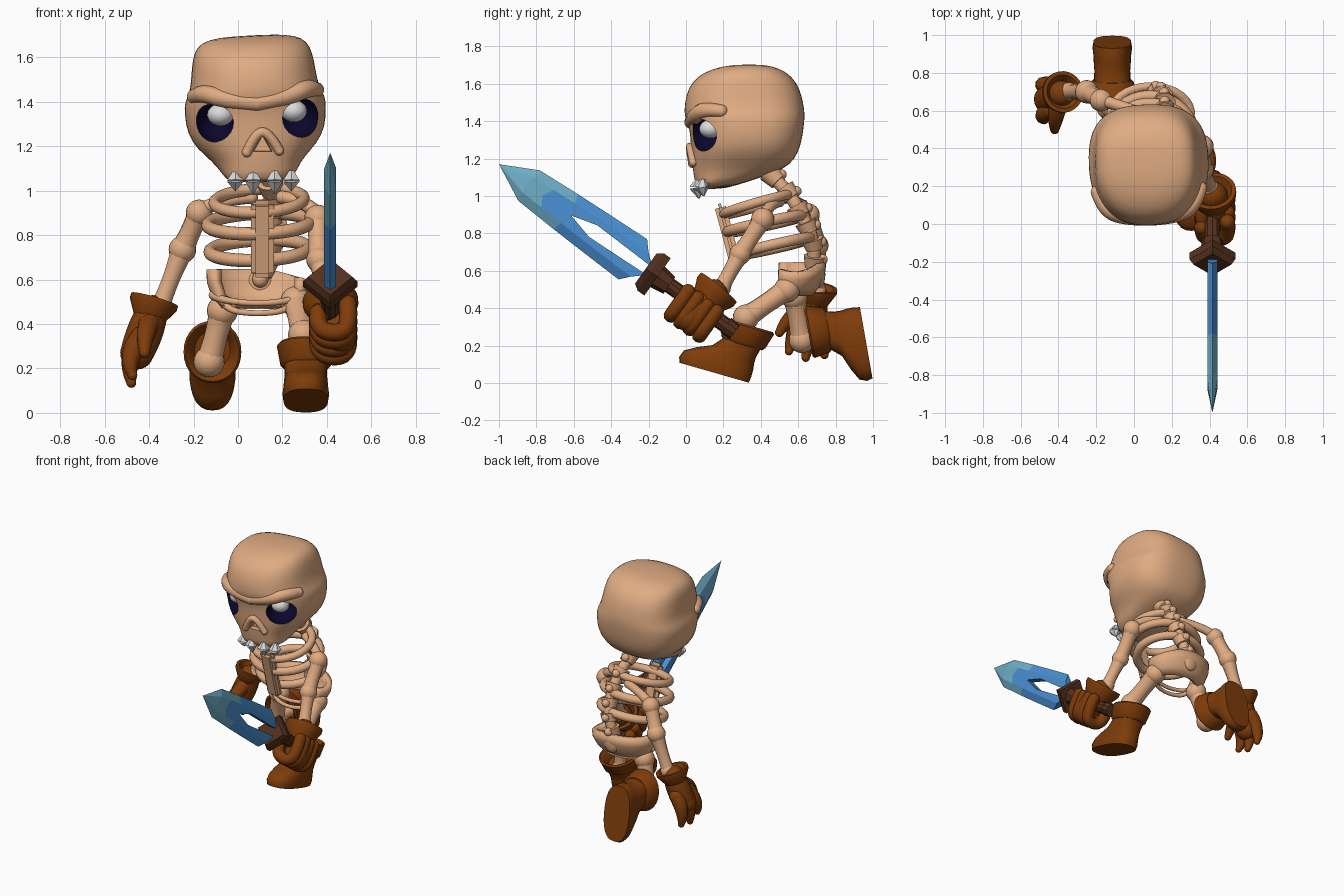
import bpy, bmesh, math
from mathutils import Vector, Matrix

if "Cube" in bpy.data.objects:
    bpy.data.objects.remove(bpy.data.objects["Cube"])

def material(name, rgb):
    m = bpy.data.materials.new(name)
    m.diffuse_color = (*rgb, 1)
    m.use_nodes = True
    m.node_tree.nodes["Principled BSDF"].inputs["Base Color"].default_value = m.diffuse_color
    return m

BONE = material("bone", (0.74, 0.41, 0.225))
LEATHER = material("leather", (0.21, 0.046, 0.003))
GRIP = material("dark_wood", (0.09, 0.03, 0.013))
NAVY = material("socket_navy", (0.003, 0.002, 0.025))
WHITE = material("white", (0.70, 0.70, 0.71))
TEAL = material("blade_teal", (0.16, 0.43, 0.58))
BLUE = material("blade_blue", (0.07, 0.28, 0.66))

def activate(ob):
    bpy.ops.object.select_all(action='DESELECT')
    ob.select_set(True)
    bpy.context.view_layer.objects.active = ob

def smooth(ob, deg=40):
    activate(ob)
    bpy.ops.object.shade_smooth_by_angle(angle=math.radians(deg))
    return ob

def make(name, bm, mats, mtx=Matrix(), deg=40):
    bmesh.ops.recalc_face_normals(bm, faces=bm.faces)
    bm.transform(mtx)
    me = bpy.data.meshes.new(name)
    bm.to_mesh(me)
    bm.free()
    for m in mats:
        me.materials.append(m)
    ob = bpy.data.objects.new(name, me)
    bpy.context.collection.objects.link(ob)
    return smooth(ob, deg) if deg else ob

def loft(name, sections, mat, mtx=Matrix(), front=2.5, back=2.5, segs=28):
    """Stack of superellipse sections (z, half width, y front, y back)."""
    bm, rings = bmesh.new(), []
    for z, hw, yf, yb in sections:
        ring = []
        for i in range(segs):
            c, s = math.cos(math.tau * i / segs), math.sin(math.tau * i / segs)
            e = 2 / (front if s < 0 else back)
            x = math.copysign(abs(c) ** e, c) * hw
            y = math.copysign(abs(s) ** e, s) * (yb - yf) / 2 + (yf + yb) / 2
            ring.append(bm.verts.new((x, y, z)))
        rings.append(ring)
    for a, b in zip(rings, rings[1:]):
        for i in range(segs):
            j = (i + 1) % segs
            bm.faces.new((a[i], a[j], b[j], b[i]))
    bm.faces.new(rings[0])
    bm.faces.new(rings[-1])
    return make(name, bm, [mat], mtx)

def ball(name, p, r, mat):
    r = r if isinstance(r, tuple) else (r, r, r)
    bm = bmesh.new()
    bmesh.ops.create_uvsphere(bm, u_segments=20, v_segments=12, radius=1)
    return make(name, bm, [mat], Matrix.Translation(p) @ Matrix.Diagonal((*r, 1)))

def cone(name, p, q, r1, r2, mat, verts=20, deg=40):
    p, q = Vector(p), Vector(q)
    bm = bmesh.new()
    bmesh.ops.create_cone(bm, cap_ends=True, segments=verts, radius1=r1, radius2=r2, depth=(q - p).length)
    rot = (q - p).to_track_quat('Z', 'Y').to_matrix().to_4x4()
    return make(name, bm, [mat], Matrix.Translation((p + q) / 2) @ rot, deg)

def tube(name, pts, mat, cyclic=False, round_ends=True):
    """Smooth tube through points (x, y, z, radius)."""
    cu = bpy.data.curves.new(name, 'CURVE')
    cu.dimensions, cu.bevel_depth, cu.bevel_resolution, cu.use_fill_caps = '3D', 1, 3, True
    sp = cu.splines.new('NURBS')
    sp.points.add(len(pts) - 1)
    for pt, (x, y, z, r) in zip(sp.points, pts):
        pt.co, pt.radius = (x, y, z, 1), r
    sp.order_u, sp.resolution_u = min(3, len(pts)), 5
    sp.use_cyclic_u, sp.use_endpoint_u = cyclic, not cyclic
    cu.materials.append(mat)
    ob = bpy.data.objects.new(name, cu)
    bpy.context.collection.objects.link(ob)
    activate(ob)
    bpy.ops.object.convert(target='MESH')
    smooth(bpy.context.object, 50)
    if round_ends and not cyclic:
        for p in (pts[0], pts[-1]):
            ball(name + "_end", p[:3], p[3], mat)

def rx(deg):
    return Matrix.Rotation(math.radians(deg), 4, 'X')

# Skull
HEAD = Matrix.Translation((0.09, 0, 1.35)) @ Matrix.Rotation(math.radians(-3), 4, 'Y') \
    @ Matrix.Rotation(math.radians(2), 4, 'Z') @ Matrix.Translation((0, 0, -1.35))
skull = loft("skull", [(1.035, .145, .055, .20), (1.09, .17, .045, .37), (1.145, .21, .035, .53),
                       (1.20, .27, .03, .585), (1.27, .312, .025, .615), (1.36, .32, .02, .63),
                       (1.415, .318, -.005, .635), (1.455, .29, -.012, .635), (1.54, .28, -.002, .62),
                       (1.61, .27, .03, .59), (1.66, .25, .09, .54), (1.69, .20, .18, .47),
                       (1.70, .10, .27, .40)], BONE, HEAD, 2.35, 2.75, 32)
skull.data.materials.append(NAVY)
sub = skull.modifiers.new("round", 'SUBSURF')
sub.levels = sub.render_levels = 1
activate(skull)
bpy.ops.object.modifier_apply(modifier="round")

def carve(cutter, index):
    cutter.data.materials.clear()
    cutter.data.materials.append(BONE)
    cutter.data.materials.append(NAVY)
    for f in cutter.data.polygons:
        f.material_index = index
    mod = skull.modifiers.new("carve", 'BOOLEAN')
    mod.operation, mod.solver, mod.object = 'DIFFERENCE', 'EXACT', cutter
    activate(skull)
    bpy.ops.object.modifier_apply(modifier="carve")
    bpy.data.objects.remove(cutter)

for s in (-1, 1):
    carve(ball("socket_cutter", HEAD @ Vector((s * .182, .115, 1.32)), (.098, .12, .094), NAVY), 1)
    ball("eyeball", HEAD @ Vector((s * .165, .125, 1.35)), (.06, .06, .05), WHITE)
    brow = [(HEAD @ Vector(p), r) for p, r in (((0, .027, 1.395), .036), ((s * .13, .036, 1.413), .042),
                                               ((s * .24, .085, 1.455), .042), ((s * .275, .18, 1.44), .034))]
    tube("brow", [(*p, r) for p, r in brow], BONE)
# Nose: raised arch around a triangular hole
carve(cone("nose_cutter", HEAD @ Vector((.015, -.03, 1.20)), HEAD @ Vector((.015, .07, 1.20)),
           .06, .045, BONE, 3), 0)
nose = [HEAD @ Vector(p) for p in ((-.058, .035, 1.175), (-.015, .02, 1.262), (.045, .02, 1.262), (.088, .035, 1.175))]
tube("nose_rim", [(*p, .022) for p in nose], BONE)
smooth(skull, 35)

# Teeth: double-ended spikes
for x, y, h in ((-.012, .085, .045), (.068, .06, .058), (.165, .06, .058), (.24, .085, .045)):
    z = 1.045
    cone("tooth_tip", (x, y, z), (x, y + .01, z - h), .042, .004, WHITE, 6, 0)
    cone("tooth_root", (x, y, z), (x, y + .005, z + .045), .042, .012, WHITE, 6, 0)

# Spine
spine = [(.12, .42, 1.15), (.14, .51, 1.06), (.16, .58, .97), (.165, .63, .88),
         (.155, .67, .79), (.13, .69, .70), (.10, .68, .60)]
tube("spine", [(*p, .036) for p in spine], BONE)
for a, b in zip(spine, spine[1:]):
    p, q = Vector(a), Vector(b)
    cone("vertebra", p.lerp(q, .22), p.lerp(q, .82), .06, .048, BONE, 12)
    ball("vertebra_spur", p.lerp(q, .5) + Vector((0, .045, .01)), .028, BONE)

# Ribs: tilted rings, turned with the torso
TWIST = Matrix.Rotation(math.radians(-12), 4, 'Z')
for yb, zb, yf, zf, hw, r in ((.57, 1.01, .20, .90, .205, .027), (.64, .90, .22, .805, .235, .03),
                              (.68, .78, .28, .685, .225, .03)):
    c, pts = Vector((.095, (yb + yf) / 2, 0)), []
    for i in range(18):
        a = math.tau * i / 18
        p = c + TWIST @ Vector((hw * math.cos(a), (yb - yf) / 2 * math.sin(a), 0))
        pts.append((p.x, p.y, (zb + zf) / 2 + (zb - zf) / 2 * math.sin(a), r))
    tube("rib_ring", pts, BONE, True)

# Breastbone
bm = bmesh.new()
bmesh.ops.create_cube(bm, size=1)
bmesh.ops.scale(bm, vec=(.105, .06, .36), verts=bm.verts)
bmesh.ops.bevel(bm, geom=bm.edges[:], offset=.022, segments=2, affect='EDGES')
make("breastbone", bm, [BONE], Matrix.Translation((.11, .225, .785)) @ rx(15))

# Pelvis: curved band open at the front, with thin loops below
bm, rows = bmesh.new(), []
for z, k, y0 in ((.645, 1.04, 0), (.59, 1.03, -.005), (.53, .93, -.015), (.48, .76, -.03)):
    row = []
    for i in range(21):
        a = math.radians(-32 + 244 * i / 20)
        dip = .05 * max(0, math.cos(a)) ** 2 * (z - .48) / .165
        row.append(bm.verts.new((.09 + .205 * k * math.cos(a), .585 + y0 + .14 * k * math.sin(a), z - dip)))
    rows.append(row)
for a, b in zip(rows, rows[1:]):
    for i in range(20):
        bm.faces.new((a[i], a[i + 1], b[i + 1], b[i]))
pelvis = make("pelvis", bm, [BONE])
mod = pelvis.modifiers.new("thick", 'SOLIDIFY')
mod.thickness, mod.offset = .04, 0
for zf, w in ((.50, .2), (.455, .17)):
    tube("pelvis_loop", [(.09 - w, .55, .53, .022), (.07 - w * .8, .49, zf + .01, .015), (.09, .45, zf - .012, .013),
                         (.11 + w * .8, .49, zf + .01, .015), (.09 + w, .55, .53, .022)], BONE)
ball("sacrum", (.10, .715, .58), (.06, .03, .07), BONE)

# Arms and legs
def limb(name, joints):
    for (p, r), (q, r2) in zip(joints, joints[1:]):
        m = [(u + v) / 2 for u, v in zip(p, q)]
        tube(name, [(*p, r * .9), (*m, min(r, r2) * .65), (*q, r2 * .9)], BONE, round_ends=False)
    for p, r in joints:
        ball(name + "_joint", p, r, BONE)

limb("sword_arm", [((.36, .41, .875), .062), ((.365, .29, .69), .058), ((.40, .19, .51), .05)])
limb("free_arm", [((-.175, .655, .90), .06), ((-.25, .70, .735), .062), ((-.345, .70, .49), .05)])
tube("collarbone", [(.2, .5, .97, .03), (.3, .45, .96, .027), (.36, .41, .89, .035)], BONE)
tube("collarbone", [(.06, .58, .97, .03), (-.08, .63, .96, .027), (-.175, .655, .91, .035)], BONE)
limb("front_leg", [((.26, .54, .50), .07), ((.295, .32, .35), .07), ((.305, .33, .2), .05)])
limb("back_leg", [((-.07, .58, .46), .07), ((-.13, .62, .23), .07), ((-.11, .75, .26), .05)])

# Boots: lofted foot and flared cuff, heel at the local origin
for name, mtx in (("front_boot", Matrix.Translation((.305, .335, .002)) @ rx(-16)),
                  ("back_boot", Matrix.Translation((-.115, .93, .405)) @ rx(100))):
    loft(name, [(0, .10, -.385, 0), (.03, .105, -.395, .005), (.07, .10, -.38, .005), (.105, .098, -.32, 0),
                (.14, .095, -.24, 0), (.20, .097, -.19, .015)], LEATHER, mtx)
    loft(name + "_cuff", [(.185, .10, -.195, .02), (.20, .115, -.21, .035), (.285, .13, -.225, .06),
                          (.295, .12, -.215, .05), (.285, .105, -.20, .035), (.22, .08, -.17, .0)],
         LEATHER, mtx, 2.1, 2.1)

# Free hand: cuff, palm and hanging fingers
def cuff(p, q, r):
    p, q = Vector(p), Vector(q)
    mtx = Matrix.Translation(p) @ (q - p).to_track_quat('Z', 'Y').to_matrix().to_4x4()
    h = (q - p).length
    loft("glove_cuff", [(0, r * .65, -r * .65, r * .65), (h * .75, r, -r, r), (h, r, -r, r),
                        (h, r * .82, -r * .82, r * .82), (h * .5, r * .55, -r * .55, r * .55)], LEATHER, mtx, 2, 2)

cuff((-.40, .69, .425), (-.375, .70, .51), .11)
tube("free_palm", [(-.385, .69, .46, .07), (-.415, .68, .37, .09), (-.455, .66, .27, .075)], LEATHER)
for dy, tip in ((-.065, (-.475, .55, .17)), (.0, (-.48, .64, .135)), (.06, (-.48, .74, .15))):
    tube("free_finger", [(-.435, .67 + dy, .34, .05), (-.505, .66 + dy * 1.3, .25, .05), (*tip, .022)], LEATHER)
tube("free_thumb", [(-.40, .64, .40, .05), (-.42, .55, .36, .045), (-.42, .50, .27, .024)], LEATHER)

# Sword frame: local y runs toward the tip
SWORD = Matrix.Translation((.415, -.17, .58)) @ rx(144.6)
def sw(x, u, v):
    return SWORD @ Vector((x, u, -v))

# Sword hand gripping the handle
cuff((.425, .10, .42), (.415, .175, .51), .125)
tube("sword_palm", [(.42, .15, .48, .075), (.445, .08, .41, .10), (.455, .02, .35, .08)], LEATHER)
for i in range(4):
    u = -.20 - .062 * i
    pts = [(.08, .03), (.09, -.10), (.02, -.135), (-.06, -.10), (-.055, -.02)]
    tube("sword_finger", [(*sw(x, u, v), .04) for x, v in pts], LEATHER)
tube("sword_thumb", [(.38, .1, .46, .045), (.345, .04, .45, .04), (.375, -.02, .43, .03)], LEATHER)

# Handle, collar and diamond guard
cone("handle", sw(0, -.52, 0), sw(0, 0, 0), .042, .042, GRIP, 10, 30)
cone("pommel", sw(0, -.53, 0), sw(0, -.47, 0), .045, .05, GRIP, 10, 30)
cone("collar", sw(0, -.10, 0), sw(0, 0, 0), .055, .07, GRIP, 8, 30)
cone("guard", sw(0, -.022, 0), sw(0, .022, 0), .122, .122, GRIP, 4, 0)
cone("guard_top", sw(0, .02, 0), sw(0, .055, 0), .122, .10, GRIP, 4, 0)

# Blade: two prongs that join into a pointed tip
rows = [(.14, .132, .03, .025), (.40, .122, .40, .038), (.58, .114, .545, 0), (.68, .108, .73, 0),
        (.82, .10, .84, 0), (1.018, 0, 1.018, 0)]
bm = bmesh.new()
def face(pts, mat):
    f = bm.faces.new([bm.verts.new((x, u, -v)) for x, u, v in pts])
    f.material_index = mat
def mid(r, t, s): return (t, r[0] * .6 + r[2] * .4, s * (r[1] - .05 if t else 0))
def inn(r, t, s): return (t, r[2], s * r[3])
for s in (-1, 1):
    for k, (a, b) in enumerate(zip(rows, rows[1:])):
        oa, ob_ = [(0, r[0], s * r[1]) for r in (a, b)]
        for t in (-.027, .027):
            tb = 0 if b is rows[-1] else t
            face((oa, ob_, mid(b, tb, s), mid(a, t, s)), int(k < 2))
            face((mid(a, t, s), mid(b, tb, s), inn(b, tb, s), inn(a, t, s)), int(k < 3))
        if k < 2:
            face((inn(a, .027, s), inn(b, .027, s), inn(b, -.027, s), inn(a, -.027, s)), 1)
        if k == 0:
            face((oa, mid(a, .027, s), inn(a, .027, s), inn(a, -.027, s), mid(a, -.027, s)), 1)
bmesh.ops.remove_doubles(bm, verts=bm.verts, dist=.0005)
bmesh.ops.dissolve_degenerate(bm, dist=.0005, edges=bm.edges)
make("blade", bm, [TEAL, BLUE], SWORD, 0)
